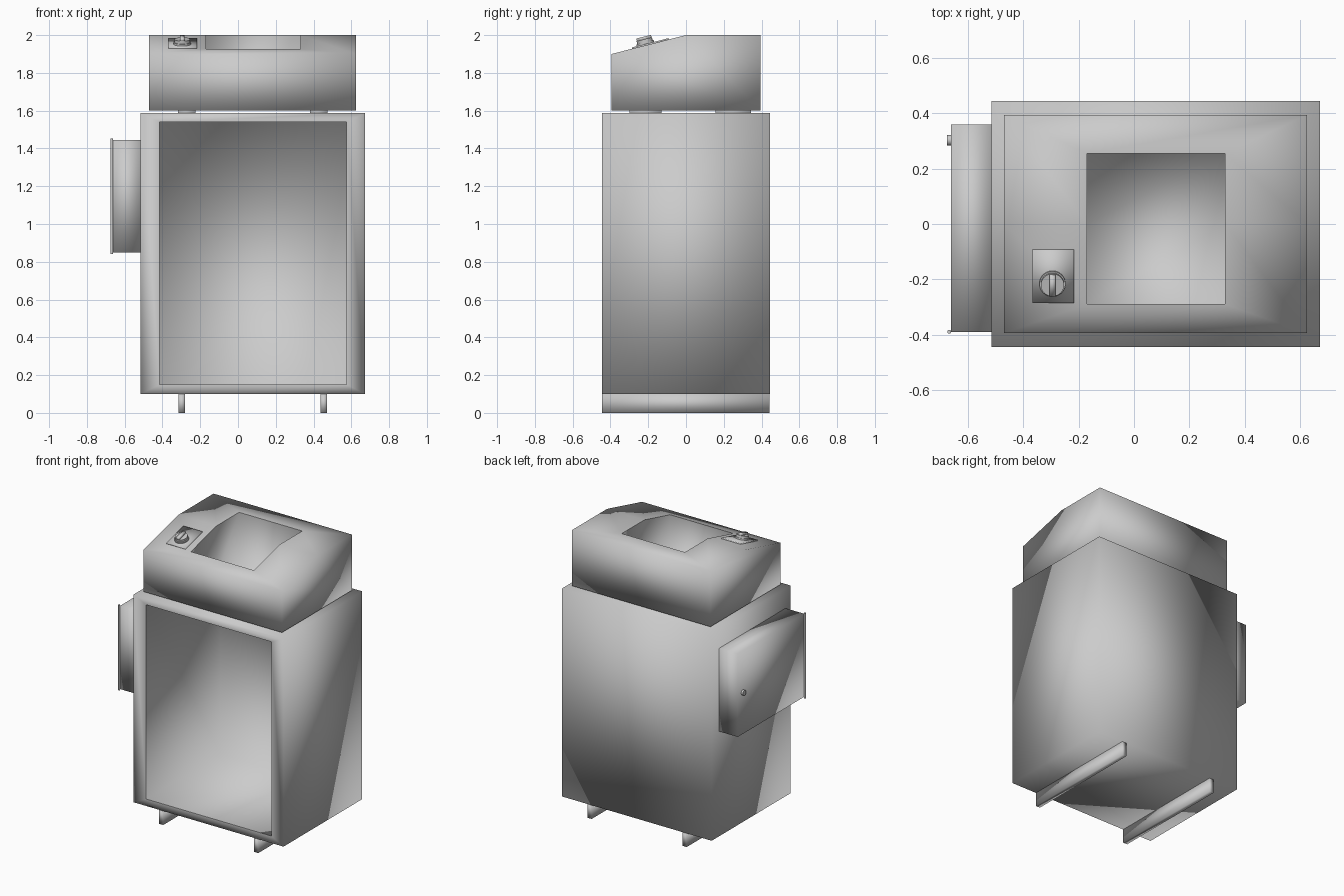
import bpy, bmesh, math
from mathutils import Matrix, Vector

if "Cube" in bpy.data.objects:
    bpy.data.objects.remove(bpy.data.objects["Cube"])

CX = 0.0785                       # centre line of the cabinet
SLOPE = 0.1 / 0.395               # pitch of the lid front
TILT = math.atan(SLOPE)


def finish(bm, name, matrix=None):
    bmesh.ops.recalc_face_normals(bm, faces=bm.faces)
    for f in bm.faces:
        f.smooth = True
    mesh = bpy.data.meshes.new(name)
    bm.to_mesh(mesh)
    bm.free()
    ob = bpy.data.objects.new(name, mesh)
    bpy.context.collection.objects.link(ob)
    if matrix:
        ob.matrix_world = matrix
    return ob


def box_bm(lo, hi):
    bm = bmesh.new()
    bmesh.ops.create_cube(bm, size=1)
    for v in bm.verts:
        v.co = Vector([h if c > 0 else l for c, l, h in zip(v.co, lo, hi)])
    return bm


def box(name, lo, hi, matrix=None):
    return finish(box_bm(lo, hi), name, matrix)


def cylinder(name, r, depth, matrix, segments=24):
    bm = bmesh.new()
    bmesh.ops.create_cone(bm, cap_ends=True, segments=segments,
                          radius1=r, radius2=r, depth=depth)
    for e in bm.edges:
        if e.calc_face_angle(0) > 0.7:
            e.smooth = False
    return finish(bm, name, matrix)


def cavity(bm, faces, rim_pos, floor_pos):
    """Inset faces to an exact rim, then sink them to a floor."""
    bmesh.ops.inset_region(bm, faces=faces, thickness=0.05, use_boundary=True)
    rim = {v for f in faces for v in f.verts}
    for v in rim:
        v.co = rim_pos(v.co)
    new = bmesh.ops.extrude_face_region(bm, geom=faces)["geom"]
    old = [f for f in faces if f.is_valid]
    if old:
        bmesh.ops.delete(bm, geom=old, context='FACES')
    for g in new:
        if isinstance(g, bmesh.types.BMVert):
            g.co = floor_pos(g.co)
    for e in bm.edges:            # crisp opening edge
        if all(v in rim for v in e.verts):
            e.smooth = False


# Cabinet with deep front opening
bm = box_bm((-0.515, -0.445, 0.10), (0.672, 0.445, 1.587))
bm.normal_update()
front = [f for f in bm.faces if f.calc_center_median().y < -0.4]
cavity(bm, front,
       lambda c: Vector((-0.415 if c.x < CX else 0.575, -0.445, 0.15 if c.z < 0.8 else 1.54)),
       lambda c: Vector((c.x, 0.395, c.z)))
finish(bm, "cabinet")

# Upper hopper: side profile extruded across x, with an opening in the lid
bm = bmesh.new()
profile = [(-0.395, 1.6), (-0.395, 1.9), (0, 2.0), (0.395, 2.0), (0.395, 1.6)]
side = bm.faces.new([bm.verts.new((-0.47, y, z)) for y, z in profile])
ext = bmesh.ops.extrude_face_region(bm, geom=[side], use_keep_orig=True)["geom"]
for g in ext:
    if isinstance(g, bmesh.types.BMVert):
        g.co.x = 0.625
bmesh.ops.recalc_face_normals(bm, faces=bm.faces)
lid = [f for f in bm.faces if f.normal.z > 0.5]


def lid_rim(c):
    y = -0.29 if c.y < -0.1 else 0.255 if c.y > 0.1 else 0.0
    return Vector((-0.17 if c.x < CX else 0.33, y, 2.0 + SLOPE * min(y, 0)))


cavity(bm, lid, lid_rim, lambda c: Vector((c.x, c.y, 1.64)))
finish(bm, "hopper")

# Floor runners and spacer pads, mirrored about the centre line
for s, side_name in ((-1, "left"), (1, "right")):
    x = CX + s * 0.376
    box(f"runner_{side_name}", (x - 0.017, -0.445, 0), (x + 0.017, 0.442, 0.102))
    x = CX + s * 0.349
    box(f"front_pad_{side_name}", (x - 0.046, -0.30, 1.585), (x + 0.046, -0.13, 1.602))
    box(f"rear_pad_{side_name}", (x - 0.046, 0.155, 1.585), (x + 0.046, 0.345, 1.602))

# Side box with hinge rod and door knob
box("side_box", (-0.662, -0.39, 0.85), (-0.513, 0.36, 1.445))
cylinder("hinge_rod", 0.007, 0.61, Matrix.Translation((-0.668, -0.39, 1.147)), 12)
cylinder("door_knob", 0.019, 0.02,
         Matrix.Translation((-0.666, 0.303, 1.147)) @ Matrix.Rotation(math.pi / 2, 4, 'Y'), 16)

# Control plate and dial lying on the sloped lid
tilt = Matrix.Rotation(TILT, 4, 'X')
plate_at = Matrix.Translation((-0.2925, -0.188, 2.0 - SLOPE * 0.188)) @ tilt
box("control_plate", (-0.075, -0.099, -0.004), (0.075, 0.099, 0.007), plate_at)
dial_at = Matrix.Translation((-0.295, -0.213, 2.0 - SLOPE * 0.213)) @ tilt
cylinder("dial_base", 0.047, 0.012, dial_at @ Matrix.Translation((0, 0, 0.011)), 32)
cylinder("dial", 0.042, 0.03, dial_at @ Matrix.Translation((0, 0, 0.018)), 32)
box("dial_grip", (-0.011, -0.04, 0.03), (0.011, 0.04, 0.047), dial_at)
